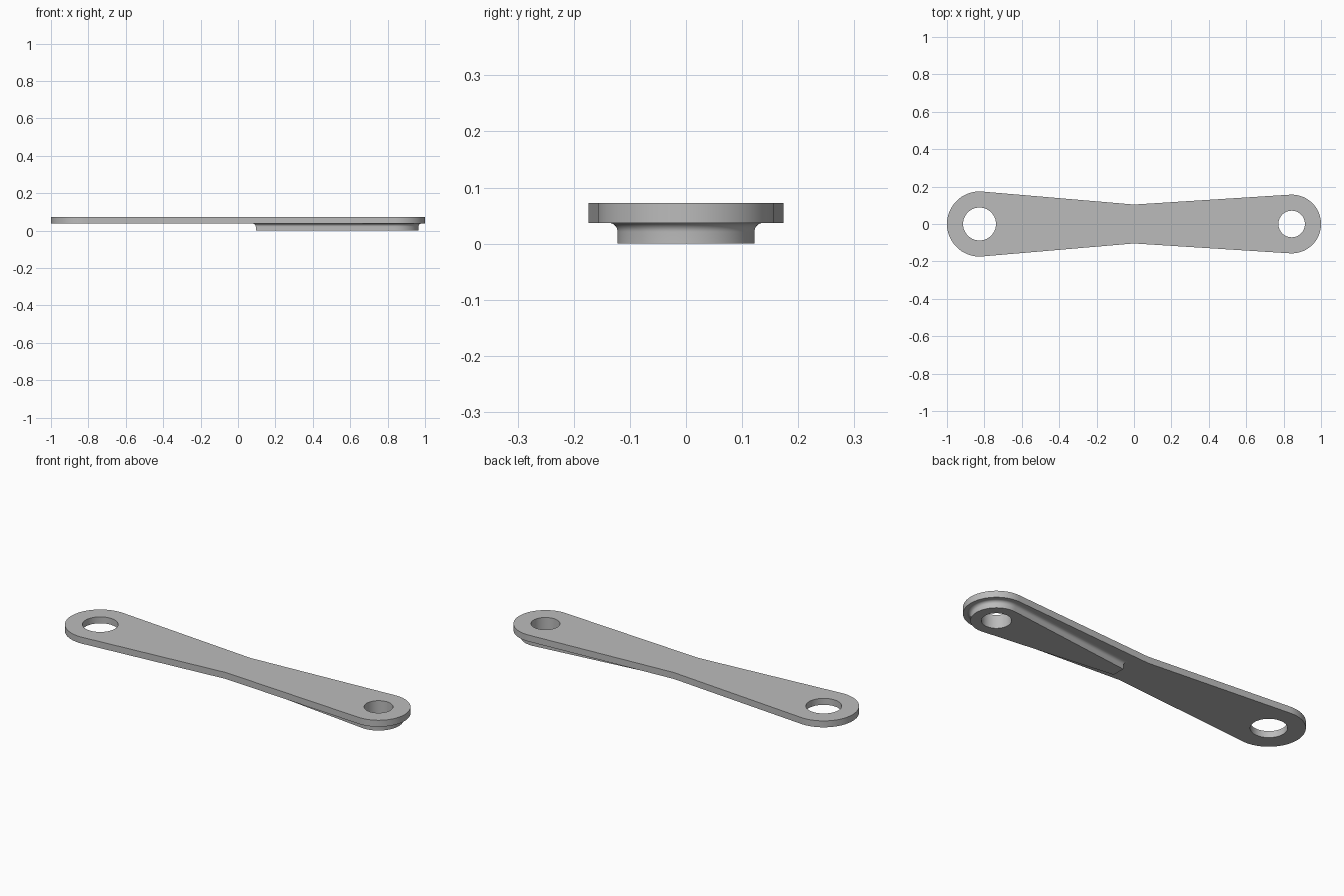
import bpy
import bmesh
from math import sin, cos, pi, atan2, acos, hypot

cube = bpy.data.objects.get("Cube")
if cube:
    bpy.data.objects.remove(cube, do_unlink=True)

metal = bpy.data.materials.new("plain grey")
metal.use_nodes = True
GREY = (0.5, 0.5, 0.5, 1)
metal.diffuse_color = GREY
metal.node_tree.nodes["Principled BSDF"].inputs["Base Color"].default_value = GREY

ARC_STEPS = 48
PAD_TOP, PLATE_TOP = 0.037, 0.072
BIG_X, BIG_R, BIG_HOLE = 0.826, 0.174, 0.088
SMALL_X, SMALL_R, SMALL_HOLE = 0.843, 0.157, 0.071
WAIST = 0.104


def end_arc(cx, r, px, py, side=1):
    """Rounded end, tangent to straight edges that run to (px, +-py)."""
    t = atan2(py, px - cx) - acos(r / hypot(px - cx, py))
    angles = [-t + 2 * t * i / ARC_STEPS for i in range(ARC_STEPS + 1)]
    return [(side * (cx + r * cos(a)), side * r * sin(a)) for a in angles]


def circle(cx, r):
    return [(cx + r * cos(2 * pi * i / 64), r * sin(2 * pi * i / 64)) for i in range(64)]


def build(name, sections, holes, close_top):
    """Loft outlines at rising heights, pierced by straight holes."""
    bm = bmesh.new()

    def loft(rings):
        loops = [[bm.verts.new((x, y, z)) for x, y in pts] for pts, z in rings]
        n = len(loops[0])
        for low, high in zip(loops, loops[1:]):
            for i in range(n):
                j = (i + 1) % n
                bm.faces.new((low[i], low[j], high[j], high[i]))
        return [[bm.edges.get((l[i], l[(i + 1) % n])) for i in range(n)]
                for l in (loops[0], loops[-1])]

    bottom, top = loft(sections)
    for hole in holes:
        low, high = loft([(hole[::-1], sections[0][1]), (hole[::-1], sections[-1][1])])
        bottom += low
        top += high
    for edges, up in ((bottom, -1), (top, 1)):
        if up < 0 or close_top:
            made = bmesh.ops.triangle_fill(bm, edges=edges, use_beauty=True, normal=(0, 0, up))
            for f in made["geom"]:
                if isinstance(f, bmesh.types.BMFace):
                    f.normal_update()
                    if f.normal.z * up < 0:
                        f.normal_flip()

    mesh = bpy.data.meshes.new(name)
    bm.to_mesh(mesh)
    bm.free()
    mesh.materials.append(metal)
    obj = bpy.data.objects.new(name, mesh)
    bpy.context.collection.objects.link(obj)
    bpy.ops.object.select_all(action='DESELECT')
    obj.select_set(True)
    bpy.context.view_layer.objects.active = obj
    bpy.ops.object.shade_smooth_by_angle(angle=pi / 6)


# Waisted link plate with a round eye at each end
plate = end_arc(SMALL_X, SMALL_R, 0, WAIST) + [(0, WAIST)]
plate += end_arc(BIG_X, BIG_R, 0, WAIST, side=-1) + [(0, -WAIST)]
small_hole = circle(SMALL_X, SMALL_HOLE)
build("link_plate", [(plate, PAD_TOP), (plate, PLATE_TOP)],
      [circle(-BIG_X, BIG_HOLE), small_hole], True)


# Tapered pad under the small eye, flaring into the plate through a fillet
def pad_outline(grow):
    tip, half = 0.095 - grow, 0.035 + grow
    return end_arc(SMALL_X, 0.122 + grow, tip, half) + [(tip, half), (tip, -half)]


FILLET = 0.016
sections = [(pad_outline(0), 0)]
for i in range(9):
    a = pi / 2 * i / 8
    sections.append((pad_outline(FILLET * (1 - cos(a))), PAD_TOP - FILLET * (1 - sin(a))))
build("stiffening_pad", sections, [small_hole], False)
